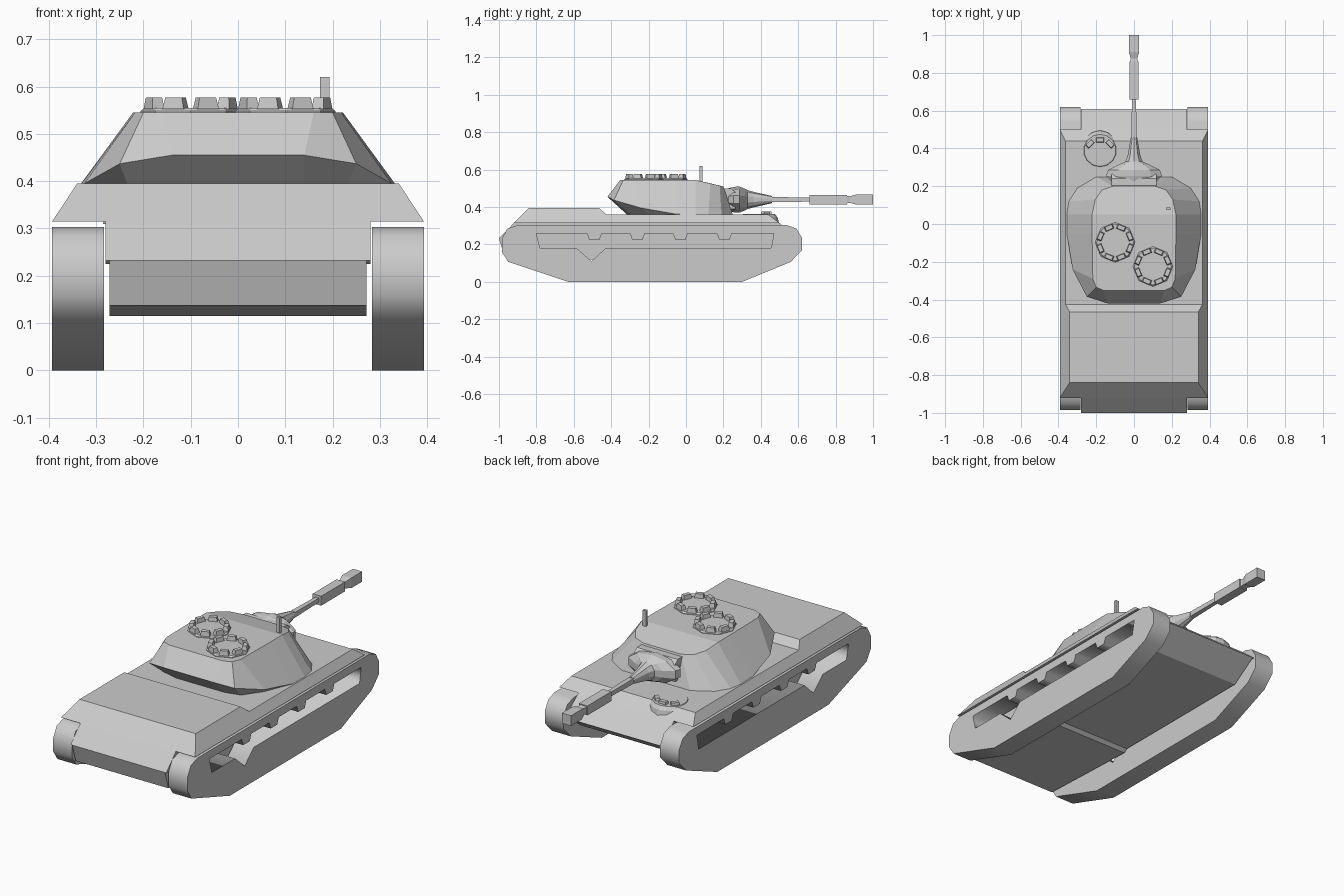
import bpy, bmesh
from math import pi, sin, cos

if "Cube" in bpy.data.objects:
    bpy.data.objects.remove(bpy.data.objects["Cube"])


def mesh_object(name, verts, faces):
    bm = bmesh.new()
    vs = [bm.verts.new(v) for v in verts]
    for f in faces:
        bm.faces.new([vs[i] for i in f])
    bmesh.ops.recalc_face_normals(bm, faces=bm.faces)
    me = bpy.data.meshes.new(name)
    bm.to_mesh(me)
    bm.free()
    ob = bpy.data.objects.new(name, me)
    bpy.context.collection.objects.link(ob)
    return ob


def loft(name, rings, caps=True):
    """Skin a list of equal-length closed point rings."""
    n = len(rings[0])
    verts = [p for r in rings for p in r]
    faces = [(k * n + i, k * n + (i + 1) % n, (k + 1) * n + (i + 1) % n, (k + 1) * n + i)
             for k in range(len(rings) - 1) for i in range(n)]
    if caps:
        faces += [tuple(range(n)), tuple(range(len(verts) - n, len(verts)))]
    return mesh_object(name, verts, faces)


def slab(name, profile, half_width):
    """Sideways extrusion of a (y, z) profile; half_width is a function of z."""
    return loft(name, [[(s * half_width(z), y, z) for y, z in profile] for s in (-1, 1)])


def along_y(name, sections, sides, z0=0.44):
    """Loft of (y, rx, rz) sections along the gun axis."""
    ang = [2 * pi * (i + 0.5) / sides for i in range(sides)]
    return loft(name, [[(rx * cos(a), y, z0 + rz * sin(a)) for a in ang] for y, rx, rz in sections])


def disc(name, cx, cy, sides, levels):
    """Upright loft of (radius, z) levels with a corner on the y axis."""
    ang = [pi / 2 + 2 * pi * i / sides for i in range(sides)]
    return loft(name, [[(cx + r * cos(a), cy + r * sin(a), z) for a in ang] for r, z in levels])


def block(name, cx, cy, z0, z1, ang, wide=0.021, deep=0.012):
    """Small periscope block facing outward at ang, tapered to the top."""
    rings = []
    for z, k in ((z0, 1.15), (z1, 0.9)):
        rings.append([(cx + d * deep * k * cos(ang) - t * wide * k * sin(ang),
                       cy + d * deep * k * sin(ang) + t * wide * k * cos(ang), z)
                      for d, t in ((-1, -1), (1, -1), (1, 1), (-1, 1))])
    return loft(name, rings)


# Tracks: outline with a recessed opening and hanging return supports
outer = [(-0.63, 0), (0.30, 0), (0.56, 0.107), (0.62, 0.17), (0.62, 0.235), (0.59, 0.285),
         (0.54, 0.303), (-0.90, 0.303), (-0.955, 0.285), (-0.985, 0.23), (-0.985, 0.16),
         (-0.95, 0.107)]
inner = [(-0.80, 0.26), (-0.78, 0.18), (-0.585, 0.18), (-0.505, 0.11), (-0.43, 0.18),
         (0.455, 0.18), (0.47, 0.26)]
for c in (0.205, -0.03, -0.26, -0.49):
    inner += [(c + 0.04, 0.26), (c + 0.027, 0.225), (c - 0.027, 0.225), (c - 0.04, 0.26)]
for side, label in ((-1, "left"), (1, "right")):
    cu = bpy.data.curves.new(label + "_track", 'CURVE')
    cu.dimensions = '2D'
    cu.fill_mode = 'BOTH'
    cu.extrude = 0.055
    for pts in (outer, inner):
        sp = cu.splines.new('POLY')
        sp.points.add(len(pts) - 1)
        for p, (y, z) in zip(sp.points, pts):
            p.co = (y, z, 0, 1)
        sp.use_cyclic_u = True
    ob = bpy.data.objects.new(label + "_track", cu)
    bpy.context.collection.objects.link(ob)
    ob.location.x = side * 0.338
    ob.rotation_euler = (pi / 2, 0, pi / 2)
    bpy.ops.object.select_all(action='DESELECT')
    ob.select_set(True)
    bpy.context.view_layer.objects.active = ob
    bpy.ops.object.convert(target='MESH')

# Hull: narrow lower tub and wide upper body with leaning sides
slab("lower_hull", [(-1, 0.232), (-0.919, 0.315), (0.495, 0.315), (0.61, 0.225), (0.47, 0.13),
                    (-0.38, 0.13), (-0.40, 0.115), (-0.97, 0.137)], lambda z: 0.272)
slab("upper_hull", [(-0.92, 0.315), (-0.84, 0.395), (-0.465, 0.395), (-0.425, 0.36),
                    (0.44, 0.36), (0.50, 0.315)], lambda z: 0.393 - (z - 0.315) * 0.66)
# Rear and front plates continue at full tub width between the tracks
slab("rear_plate", [(-1, 0.232), (-0.92, 0.315), (-0.90, 0.30), (-0.97, 0.232)], lambda z: 0.28)
slab("front_plate", [(0.61, 0.225), (0.50, 0.315), (0.48, 0.30), (0.58, 0.225)], lambda z: 0.28)

# Turret: base ring, flared rim and roof, right halves mirrored
rim = [(0.14, -0.42, 0.455), (0.25, -0.385, 0.437), (0.325, -0.24, 0.395), (0.356, -0.05, 0.362),
       (0.356, 0.05, 0.36), (0.345, 0.12, 0.36), (0.30, 0.19, 0.36), (0.20, 0.25, 0.36)]
base = [(0.14, -0.31), (0.22, -0.29), (0.29, -0.19), (0.35, -0.05),
        (0.35, 0.05), (0.34, 0.12), (0.295, 0.185), (0.195, 0.245)]
roof = [(0.16, -0.352, 0.545), (0.20, -0.335, 0.545), (0.218, -0.29, 0.545), (0.222, -0.05, 0.545),
        (0.222, 0.05, 0.545), (0.205, 0.13, 0.526), (0.17, 0.18, 0.515), (0.11, 0.20, 0.51)]
base = [(x, y, 0.355) for x, y in base]
rings = [h + [(-x, y, z) for x, y, z in reversed(h)] for h in (base, rim, roof)]
loft("turret", rings, caps=False)
mesh_object("turret_roof", rings[2], [(0, 1, 2, 3, 4, 11, 12, 13, 14, 15),
                                      (4, 5, 6, 7, 8, 9, 10, 11)])

# Mantlet and gun
slab("mantlet_mount", [(0.18, 0.39), (0.18, 0.50), (0.24, 0.50), (0.265, 0.48), (0.265, 0.39)],
     lambda z: 0.12)
along_y("mantlet", [(0.225, 0.125, 0.06), (0.255, 0.155, 0.068), (0.285, 0.145, 0.07),
                    (0.315, 0.085, 0.058), (0.33, 0.048, 0.05), (0.36, 0.036, 0.042),
                    (0.46, 0.017, 0.019)], 10)
r2 = 2 ** 0.5
along_y("gun_barrel", [(y, r * r2, r * r2) for y, r in
                       ((0.44, 0.014), (0.66, 0.011), (0.66, 0.025), (0.86, 0.025), (0.86, 0.02),
                        (0.875, 0.017), (0.91, 0.027), (1.0, 0.027))], 4)

# Cupolas with a ring of periscopes
for label, cx, cy in (("left", -0.10, -0.097), ("right", 0.10, -0.225)):
    disc(label + "_cupola", cx, cy, 8, [(0.106, 0.53), (0.106, 0.548), (0.098, 0.555)])
    for i in range(8):
        a = pi / 8 + i * pi / 4
        block(label + "_periscope", cx + 0.084 * cos(a), cy + 0.084 * sin(a), 0.553, 0.577, a)

# Antenna stub
slab("antenna", [(0.073, 0.52), (0.073, 0.62), (0.087, 0.62), (0.087, 0.52)],
     lambda z: 0.01).location.x = 0.183

# Driver hatch set into the sloping front
disc("driver_hatch", -0.18, 0.39, 14, [(0.108, 0.31), (0.10, 0.345), (0.085, 0.363)])
for a in (pi / 4, pi / 2, 3 * pi / 4):
    block("driver_periscope", -0.18 + 0.075 * cos(a), 0.375 + 0.07 * sin(a), 0.35, 0.376, a)
